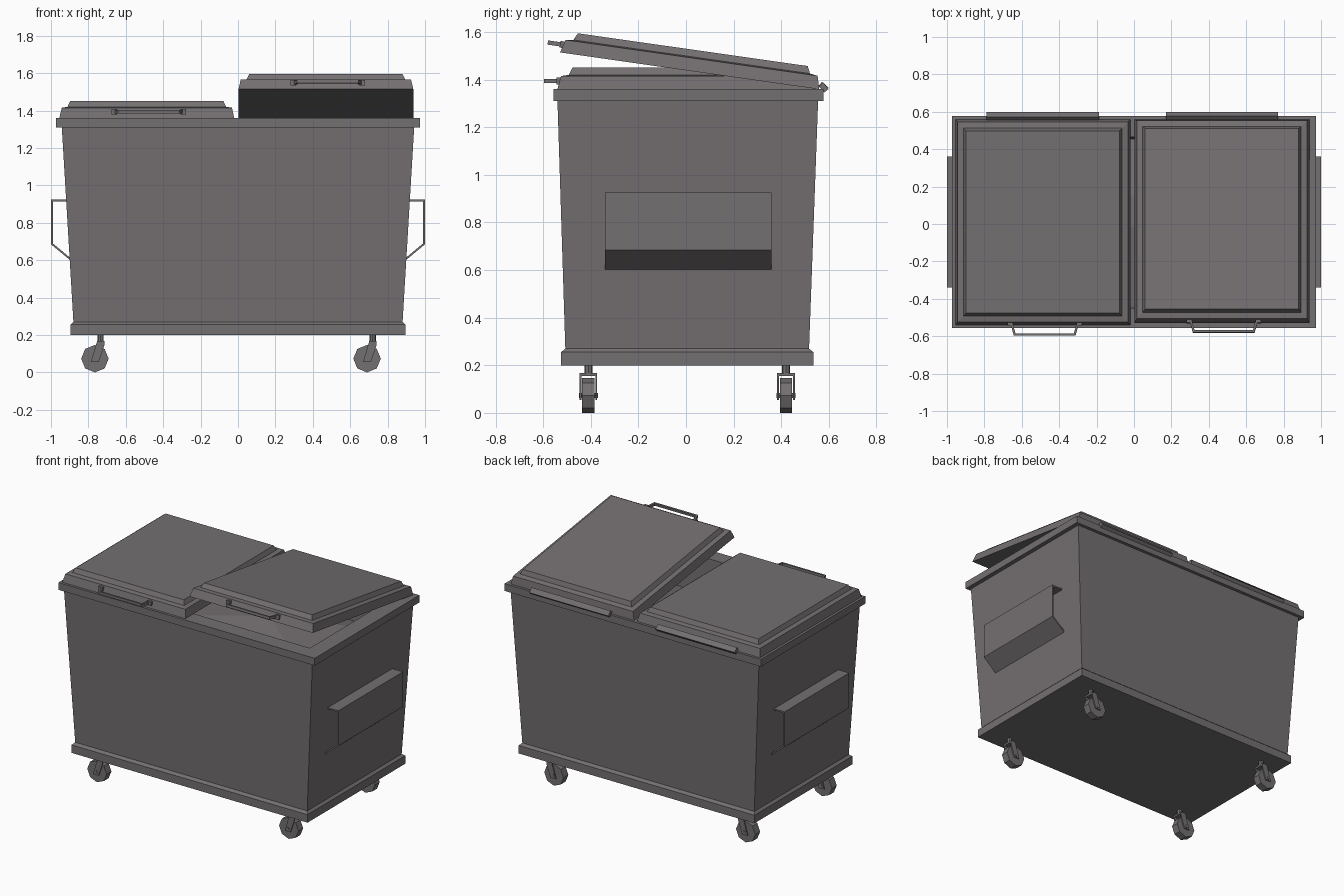
import bpy, bmesh, math
from mathutils import Vector

if "Cube" in bpy.data.objects:
    bpy.data.objects.remove(bpy.data.objects["Cube"])

grey = bpy.data.materials.new("warm_grey")
grey.diffuse_color = (0.175, 0.16, 0.166, 1)
grey.use_nodes = True
grey.node_tree.nodes["Principled BSDF"].inputs["Base Color"].default_value = grey.diffuse_color


def finish(name, bm, parent=None):
    bmesh.ops.recalc_face_normals(bm, faces=bm.faces)
    me = bpy.data.meshes.new(name)
    bm.to_mesh(me)
    bm.free()
    me.materials.append(grey)
    ob = bpy.data.objects.new(name, me)
    bpy.context.collection.objects.link(ob)
    ob.parent = parent
    return ob


def loft(name, rings, apex=None, parent=None):
    """Stack of rectangles (half width, y min, y max, z), closed at both ends."""
    bm = bmesh.new()
    loops = [[bm.verts.new(p) for p in ((-w, a, z), (w, a, z), (w, b, z), (-w, b, z))]
             for w, a, b, z in rings]
    for lo, hi in zip(loops, loops[1:]):
        for i in range(4):
            j = (i + 1) % 4
            bm.faces.new((lo[i], lo[j], hi[j], hi[i]))
    bm.faces.new(loops[0][::-1])
    cap = bm.faces.new(loops[-1])
    if apex:
        res = bmesh.ops.poke(bm, faces=[cap])
        res["verts"][0].co = apex
    return finish(name, bm, parent)


def prism(name, poly, lo, hi, axis, parent=None):
    """Extrude a 2D outline along y (outline in xz), z (in xy) or x (in yz)."""
    put = {"y": lambda a, b, t: (a, t, b), "z": lambda a, b, t: (a, b, t),
           "x": lambda a, b, t: (t, a, b)}[axis]
    bm = bmesh.new()
    A = [bm.verts.new(put(a, b, lo)) for a, b in poly]
    B = [bm.verts.new(put(a, b, hi)) for a, b in poly]
    n = len(poly)
    for i in range(n):
        j = (i + 1) % n
        bm.faces.new((A[i], A[j], B[j], B[i]))
    bm.faces.new(A[::-1])
    bm.faces.new(B)
    return finish(name, bm, parent)


def strip(pts, t):
    """Outline of a bent strip of thickness t, mitred at the bends."""
    pts = [Vector(p) for p in pts]
    nor = []
    for p, q in zip(pts, pts[1:]):
        d = (q - p).normalized()
        nor.append(Vector((-d.y, d.x)))
    off = []
    for i, p in enumerate(pts):
        a, b = nor[max(i - 1, 0)], nor[min(i, len(nor) - 1)]
        m = (a + b).normalized()
        off.append(p + m * t / m.dot(a))
    return [tuple(p) for p in pts + off[::-1]]


# Hollow tapered container with base lip and thick rim
loft("container", [
    (0.895, -0.525, 0.535, 0.20), (0.895, -0.525, 0.535, 0.255),
    (0.88, -0.507, 0.517, 0.27), (0.942, -0.54, 0.555, 1.31),
    (0.972, -0.557, 0.577, 1.31), (0.972, -0.557, 0.577, 1.36),
    (0.86, -0.45, 0.465, 1.36), (0.85, -0.44, 0.455, 1.12)],
    apex=(0.18, 0.08, 1.2))

# Lids: the left one closed, the right one ajar, with handle and hinge bar
for side, cx, ang in (("left", -0.4875, 0), ("right", 0.47, -8.1)):
    lid = loft(side + "_lid", [
        (0.4675, -1.095, 0.005, 0.0), (0.455, -1.08, -0.01, 0.055),
        (0.424, -1.047, -0.043, 0.06), (0.41, -1.032, -0.057, 0.09)])
    lid.location = (cx, 0.555, 1.36)
    lid.rotation_euler.x = math.radians(ang)
    grip = [(-0.175, -1.08), (-0.155, -1.152), (0.175, -1.152), (0.195, -1.08)]
    prism(side + "_lid_handle", strip(grip, 0.012), 0.025, 0.043, "z", lid)
    for x in (-0.175, 0.195):
        prism(side + "_handle_foot",
              [(x - 0.015, -1.1), (x + 0.015, -1.1), (x + 0.015, -1.07), (x - 0.015, -1.07)],
              0.02, 0.048, "z", lid)
    c, s = math.cos(math.radians(-43)), math.sin(math.radians(-43))
    bar = [(0.022 + a * c - b * s, 0.010 + a * s + b * c)
           for a, b in ((-0.018, -0.012), (0.018, -0.012), (0.018, 0.012), (-0.018, 0.012))]
    prism(side + "_hinge_bar", bar, -0.3, 0.3, "x", lid)

# Open lifting brackets on both ends
for side, s in (("left", -1), ("right", 1)):
    path = [(s * 0.915, 0.925), (s * 1.0, 0.925), (s * 1.0, 0.685), (s * 0.895, 0.598)]
    prism(side + "_lifting_bracket", strip(path, -0.01 * s), -0.34, 0.36, "y")

# Swivel castors
for stem_x in (-0.735, 0.72):
    for y in (-0.41, 0.42):
        cx, cz, r = stem_x - 0.03, 0.0735, 0.0735
        prism("castor_wheel", [(cx + r * math.cos(k * math.pi / 4),
                                cz + r * math.sin(k * math.pi / 4)) for k in range(8)],
              y - 0.026, y + 0.026, "y")
        plate = [(stem_x - 0.018, 0.168), (stem_x + 0.02, 0.168), (stem_x + 0.02, 0.145),
                 (stem_x - 0.01, 0.055), (stem_x - 0.052, 0.055)]
        for k in (-1, 1):
            prism("castor_fork_side", plate, y + k * 0.03, y + k * 0.037, "y")
        prism("castor_fork_top", [(stem_x - 0.018, 0.155), (stem_x + 0.02, 0.155),
                                  (stem_x + 0.02, 0.168), (stem_x - 0.018, 0.168)],
              y - 0.037, y + 0.037, "y")
        prism("castor_stem", [(stem_x + 0.017 * math.cos(k * math.pi / 4),
                               y + 0.017 * math.sin(k * math.pi / 4)) for k in range(8)],
              0.16, 0.205, "z")
        prism("castor_axle", [(cx + 0.012 * math.cos(k * math.pi / 3),
                               cz + 0.012 * math.sin(k * math.pi / 3)) for k in range(6)],
              y - 0.04, y + 0.04, "y")
